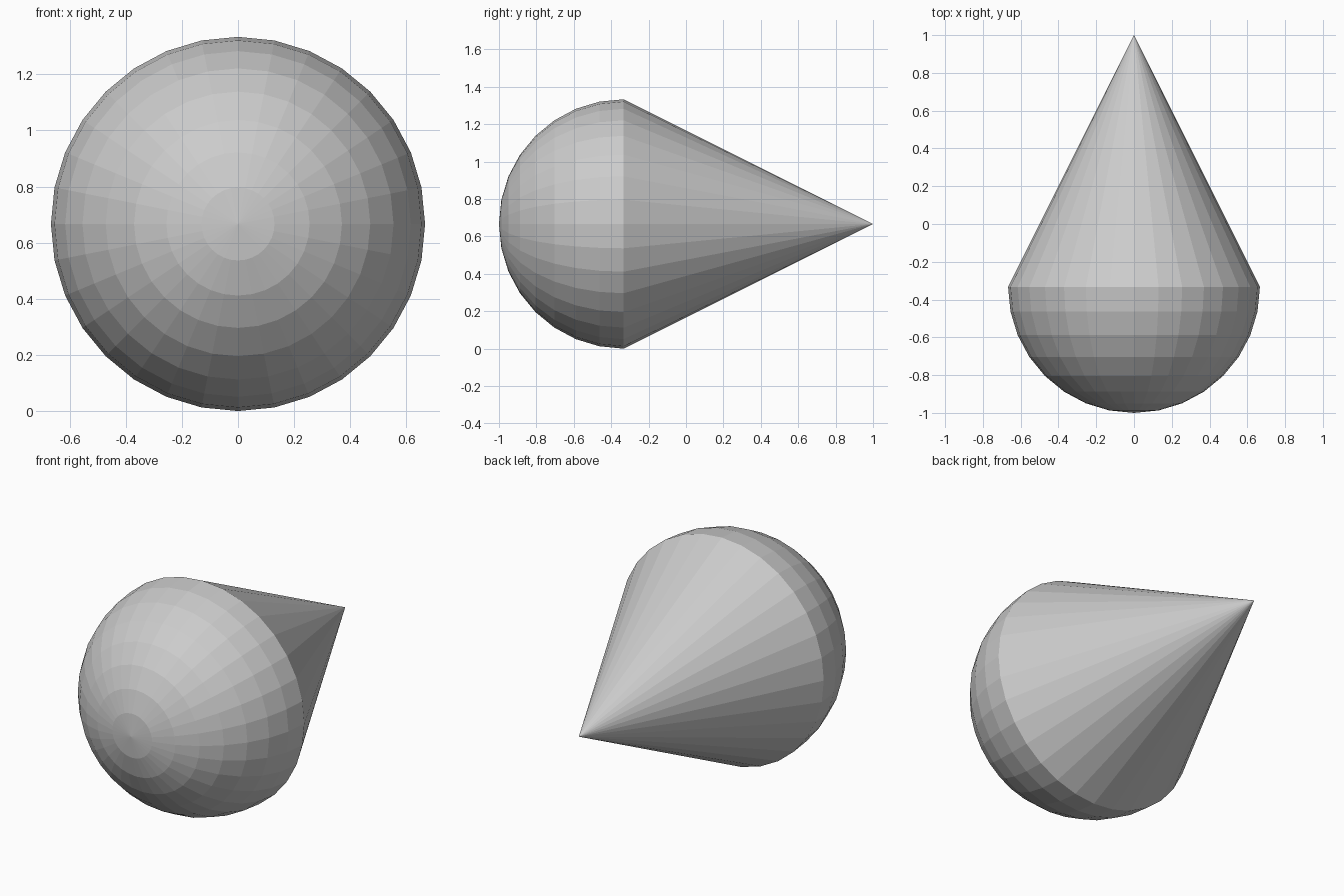
import bpy
import bmesh
from math import pi
from mathutils import Matrix, Vector

if "Cube" in bpy.data.objects:
    bpy.data.objects.remove(bpy.data.objects["Cube"])

R = 2 / 3        # radius of the round end
TIP = 4 / 3      # length of the cone from the equator to the point

# Round end: a 32 x 16 sphere with its poles along z
bm = bmesh.new()
bmesh.ops.create_uvsphere(bm, u_segments=32, v_segments=16, radius=R)

# Pointed end: pull the upper half straight into a cone
for v in bm.verts:
    if v.co.z > 1e-5:
        r = v.co.xy.length
        v.co.z = TIP * (1 - r / R)

# Lay the drop down so the point faces the back (+y), resting on z = 0
bmesh.ops.transform(bm, matrix=Matrix.Rotation(-pi / 2, 4, 'X'), verts=bm.verts)
bmesh.ops.translate(bm, vec=Vector((0, -1 / 3, R)), verts=bm.verts)
bmesh.ops.recalc_face_normals(bm, faces=bm.faces)

mesh = bpy.data.meshes.new("teardrop")
bm.to_mesh(mesh)
bm.free()
teardrop = bpy.data.objects.new("teardrop", mesh)
bpy.context.collection.objects.link(teardrop)
